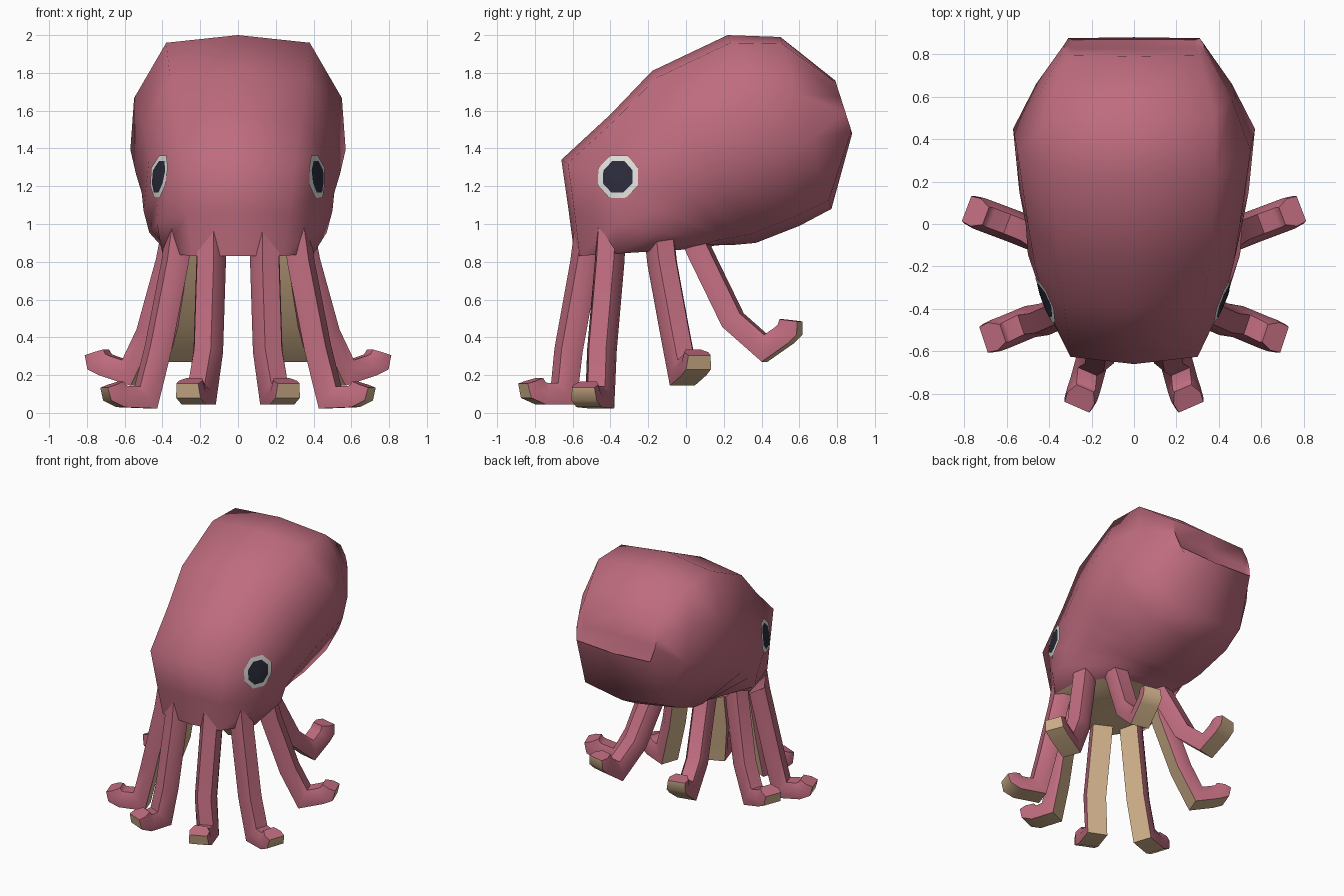
import bpy, bmesh, math
from mathutils import Vector
from mathutils.bvhtree import BVHTree

if "Cube" in bpy.data.objects:
    bpy.data.objects.remove(bpy.data.objects["Cube"])


def material(name, rgb):
    m = bpy.data.materials.new(name)
    m.diffuse_color = (*rgb, 1)
    m.use_nodes = True
    m.node_tree.nodes["Principled BSDF"].inputs["Base Color"].default_value = m.diffuse_color
    return m


PINK = material("rose skin", (0.52, 0.15, 0.21))
TAN = material("sandy underside", (0.66, 0.46, 0.27))
WHITE = material("eye white", (0.78, 0.76, 0.72))
DARK = material("pupil dark", (0.025, 0.025, 0.045))


def finish(bm, name, mats, angle, recalc=True):
    if recalc:
        bmesh.ops.recalc_face_normals(bm, faces=bm.faces)
    me = bpy.data.meshes.new(name)
    bm.to_mesh(me)
    ob = bpy.data.objects.new(name, me)
    bpy.context.collection.objects.link(ob)
    for m in mats:
        me.materials.append(m)
    bpy.ops.object.select_all(action='DESELECT')
    ob.select_set(True)
    bpy.context.view_layer.objects.active = ob
    bpy.ops.object.shade_smooth_by_angle(angle=math.radians(angle))
    return ob


def loft(bm, rings):
    """Skin a list of closed vertex rings; returns the faces by column."""
    loops = [[bm.verts.new(p) for p in r] for r in rings]
    n = len(loops[0])
    faces = []
    for a, b in zip(loops, loops[1:]):
        for i in range(n):
            j = (i + 1) % n
            faces.append((i, bm.faces.new((a[i], a[j], b[j], b[i]))))
    caps = bm.faces.new(loops[0]), bm.faces.new(loops[-1])
    return faces, caps


# Head and mantle: front point, back point, half widths from front to back
SECTIONS = [
    ((-0.59, 0.83), (0.08, 0.87), (0.24, 0.40, 0.38, 0.20)),
    ((-0.62, 1.06), (0.15, 0.885), (0.27, 0.43, 0.47, 0.25)),
    ((-0.66, 1.34), (0.20, 0.89), (0.30, 0.42, 0.50, 0.28)),
    ((-0.40, 1.58), (0.26, 0.89), (0.33, 0.47, 0.51, 0.30)),
    ((-0.18, 1.81), (0.37, 0.90), (0.36, 0.50, 0.54, 0.31)),
    ((0.22, 2.00), (0.60, 0.99), (0.38, 0.55, 0.57, 0.34)),
    ((0.50, 1.99), (0.77, 1.08), (0.38, 0.46, 0.46, 0.32)),
    ((0.79, 1.76), (0.88, 1.48), (0.31, 0.33, 0.33, 0.31)),
]
rings = []
for front, back, widths in SECTIONS:
    f, b = Vector((0, *front)), Vector((0, *back))
    half = [f.lerp(b, t) + Vector((w, 0, 0))
            for t, w in zip((0.04, 0.33, 0.60, 0.95), widths)]
    mirrored = [Vector((-p.x, p.y, p.z)) for p in reversed(half)]
    rings.append([f] + half + [b] + mirrored)
# low back end closing onto the rear point
rings.append([Vector((p.x * 0.93, 0.5 * p.y + 0.5 * 0.88 - 0.01, 0.5 * p.z + 0.5 * 1.44))
              for p in rings[-1]])
bm = bmesh.new()
faces, caps = loft(bm, rings)
caps[0].material_index = 1
# lower rear panel between the last section and the underside
bmesh.ops.triangulate(bm, faces=[caps[1]])
head = finish(bm, "head", (PINK, TAN), 75)
head_tree = BVHTree.FromBMesh(bm)


# Eyes: octagonal plates laid on the skin
def eye(side, name, r_list, mat, lift):
    n = Vector((0.945 * side, -0.33, 0)).normalized()
    u, v = Vector((0, 0, 1)).cross(n), Vector((0, 0, 1))
    centre = Vector((0.42 * side, -0.36, 1.25))

    def on_skin(r, a):
        p = centre + (u * math.cos(a) + v * math.sin(a)) * r
        hit = head_tree.ray_cast(p + n * 0.4, -n)[0]
        return (hit or p) + n * lift

    eb = bmesh.new()
    loops = [[eb.verts.new(on_skin(r, (k + 0.5) * math.pi / 4)) for k in range(8)]
             for r in r_list]
    for a, b in zip(loops, loops[1:]):
        for i in range(8):
            j = (i + 1) % 8
            eb.faces.new((a[i], b[i], b[j], a[j]))
    if r_list[0] < 0.05:
        eb.faces.new(loops[0])
    finish(eb, name, (mat,), 60, recalc=False)


for side, label in ((1, "right"), (-1, "left")):
    eye(side, label + "_pupil", (0.02, 0.045, 0.07, 0.09), DARK, 0.009)
    eye(side, label + "_eye_white", (0.085, 0.105, 0.122), WHITE, 0.008)

# Arms: centre paths on the right side, from the head down to the curled tip
ARMS = {
    "front_arm": [(0.15, -0.52, 0.96), (0.15, -0.54, 0.80), (0.165, -0.625, 0.33),
                  (0.20, -0.65, 0.10), (0.23, -0.76, 0.10), (0.245, -0.805, 0.12),
                  (0.25, -0.82, 0.17)],
    "front_side_arm": [(0.31, -0.40, 0.98), (0.335, -0.41, 0.80), (0.425, -0.45, 0.34),
                       (0.49, -0.46, 0.08), (0.61, -0.51, 0.085), (0.65, -0.525, 0.105),
                       (0.665, -0.53, 0.15)],
    "rear_side_arm": [(0.33, -0.14, 0.98), (0.365, -0.12, 0.80), (0.47, -0.05, 0.42),
                      (0.57, -0.01, 0.21), (0.69, 0.035, 0.25), (0.73, 0.05, 0.27),
                      (0.745, 0.055, 0.32)],
    "back_arm": [(0.19, 0.01, 1.00), (0.20, 0.07, 0.86), (0.26, 0.25, 0.49),
                 (0.30, 0.42, 0.34), (0.32, 0.52, 0.41), (0.325, 0.55, 0.44),
                 (0.33, 0.555, 0.49)],
}
# cross-section as (sideways, outward); the first edge is the sole
PROFILE = [(-0.07, -0.055), (0.07, -0.055), (0.077, 0.0),
           (0.048, 0.058), (-0.048, 0.058), (-0.077, 0.0)]


def arm(path, mirror, name):
    pts = [Vector((x * mirror, y, z)) for x, y, z in path]
    out = pts[-1] - pts[2]
    out.z = 0
    s = Vector((0, 0, 1)).cross(out.normalized())
    sections = []
    for i, p in enumerate(pts):
        t0 = (p - pts[max(i - 1, 0)]).normalized()
        t1 = (pts[min(i + 1, len(pts) - 1)] - p).normalized()
        t = (t0 + t1).normalized()
        stretch = 1.0
        if 0 < i < len(pts) - 1:
            stretch = min(1.3, 1 / max(0.5, t.dot(t1)))
        u = t.cross(s).normalized() * stretch
        tip = 0.9 if i == len(pts) - 1 else 1.0
        sections.append([p + s * a * tip + u * b * tip for a, b in PROFILE])
    ab = bmesh.new()
    skin, _ = loft(ab, sections)
    for column, f in skin:
        f.material_index = 1 if column == 0 else 0
    finish(ab, name, (PINK, TAN), 50)


for arm_name, path in ARMS.items():
    arm(path, 1, "right_" + arm_name)
    arm(path, -1, "left_" + arm_name)
